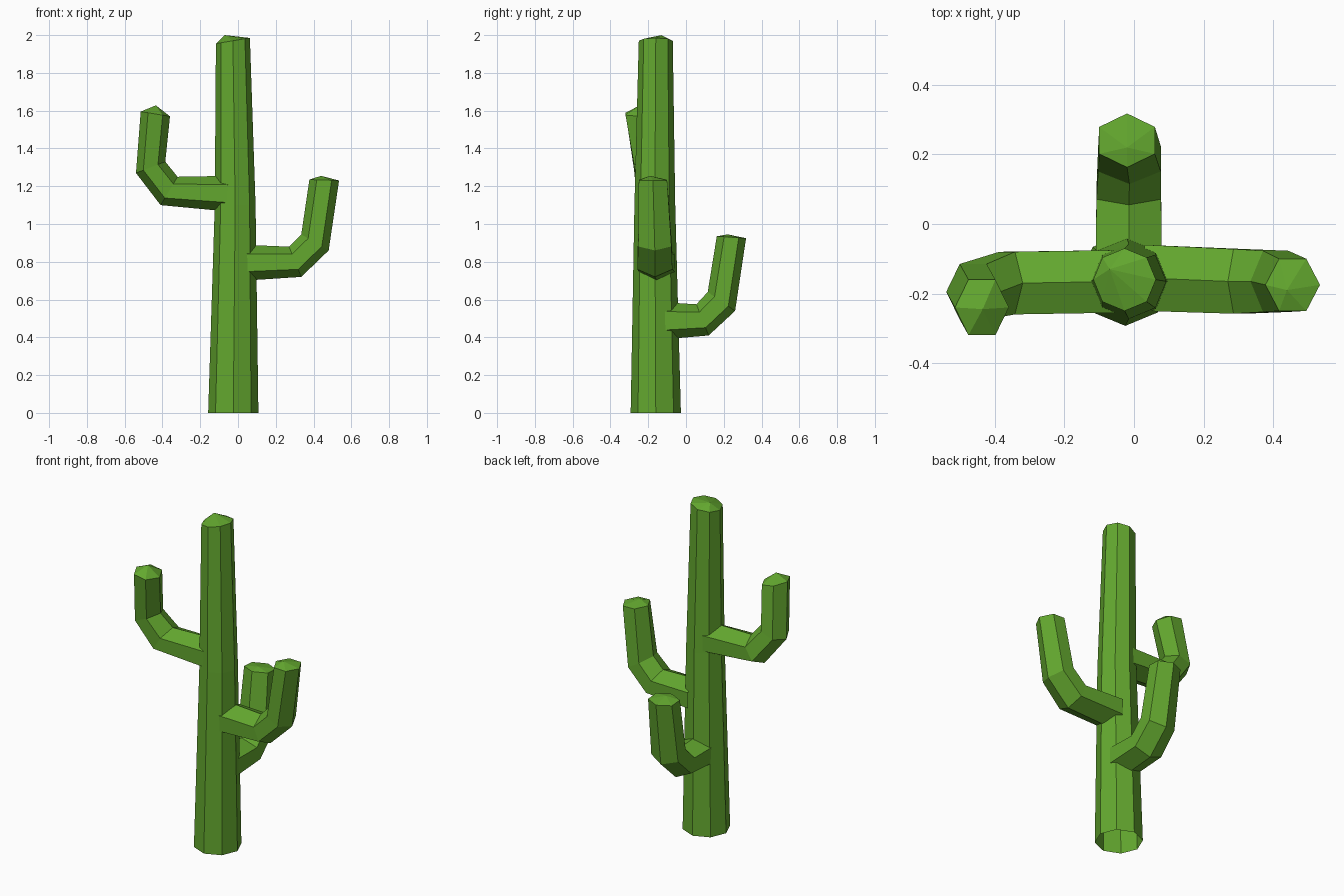
import bpy, bmesh, math
from mathutils import Vector

if "Cube" in bpy.data.objects:
    bpy.data.objects.remove(bpy.data.objects["Cube"])

green = bpy.data.materials.new("cactus green")
green.diffuse_color = (0.125, 0.39, 0.028, 1)
green.use_nodes = True
green.node_tree.nodes["Principled BSDF"].inputs["Base Color"].default_value = green.diffuse_color


def loft(name, rings, tip):
    """Skin a list of equal-sided rings and close the end with a low point."""
    bm = bmesh.new()
    loops = [[bm.verts.new(p) for p in ring] for ring in rings]
    n = len(loops[0])
    for a, b in zip(loops, loops[1:]):
        for i in range(n):
            j = (i + 1) % n
            bm.faces.new((a[i], a[j], b[j], b[i]))
    top = bm.verts.new(tip)
    for i in range(n):
        bm.faces.new((loops[-1][i], loops[-1][(i + 1) % n], top))
    bmesh.ops.recalc_face_normals(bm, faces=bm.faces)
    me = bpy.data.meshes.new(name)
    bm.to_mesh(me)
    bm.free()
    me.materials.append(green)
    ob = bpy.data.objects.new(name, me)
    bpy.context.collection.objects.link(ob)


# Trunk: tapered octagon with an open base
def octagon(cx, cy, z, r, tilt=0.0):
    ring = []
    for i in range(8):
        a = i * math.pi / 4
        ring.append(Vector((cx + r * math.cos(a), cy + r * math.sin(a),
                            z + tilt * math.cos(a))))
    return ring


loft("trunk", [octagon(-0.025, -0.16, 0, 0.133),
               octagon(-0.015, -0.165, 1.1, 0.108),
               octagon(-0.027, -0.16, 1.97, 0.09, 0.015)], (-0.07, -0.13, 2.0))


# Arms: bent hexagonal tubes. Each section is
# (outer reach, outer z, inner reach, inner z, side centre, side half width)
def arm(name, sections, tip, along_y=False):
    def place(reach, side, z):
        return Vector((side, reach, z)) if along_y else Vector((reach, side, z))

    rings = []
    for r0, z0, r1, z1, side, w in sections:
        ring = []
        for i in range(6):
            a = i * math.pi / 3
            t = (1 - math.cos(a)) / 2
            ring.append(place(r0 + (r1 - r0) * t,
                              side + w * math.sin(a) / 0.866,
                              z0 + (z1 - z0) * t))
        rings.append(ring)
    loft(name, rings, place(*tip))


arm("left_arm", [(-0.04, 1.065, -0.04, 1.255, -0.165, 0.09),
                 (-0.41, 1.10, -0.32, 1.25, -0.17, 0.09),
                 (-0.54, 1.27, -0.385, 1.33, -0.195, 0.08),
                 (-0.515, 1.595, -0.36, 1.57, -0.24, 0.08)],
    (-0.435, -0.245, 1.628))
arm("right_arm", [(0.03, 0.70, 0.03, 0.89, -0.155, 0.095),
                  (0.335, 0.72, 0.27, 0.88, -0.165, 0.093),
                  (0.48, 0.86, 0.335, 0.945, -0.165, 0.088),
                  (0.535, 1.23, 0.378, 1.235, -0.175, 0.075)],
    (0.44, -0.19, 1.255))
arm("back_arm", [(-0.11, 0.39, -0.11, 0.585, -0.015, 0.095),
                 (0.12, 0.41, 0.055, 0.575, -0.015, 0.093),
                 (0.26, 0.54, 0.115, 0.64, -0.013, 0.09),
                 (0.318, 0.925, 0.163, 0.935, -0.02, 0.08)],
    (0.22, -0.02, 0.945), along_y=True)
